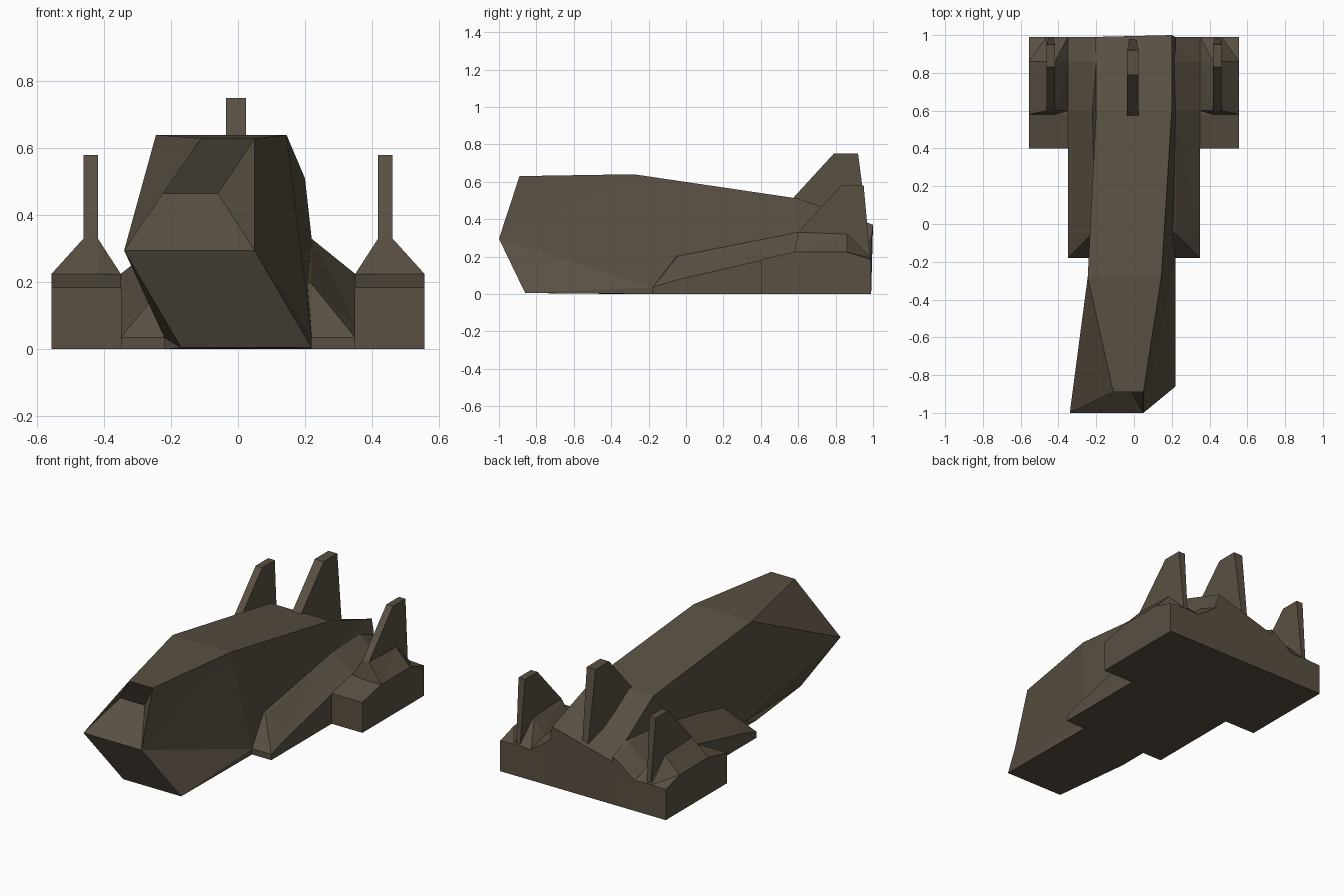
import bpy, bmesh

if "Cube" in bpy.data.objects:
    bpy.data.objects.remove(bpy.data.objects["Cube"])

mat = bpy.data.materials.new("hull_brown")
mat.diffuse_color = (0.10, 0.08, 0.055, 1)
mat.use_nodes = True
mat.node_tree.nodes["Principled BSDF"].inputs["Base Color"].default_value = mat.diffuse_color


def make(name, verts, faces):
    mesh = bpy.data.meshes.new(name)
    bm = bmesh.new()
    vs = [bm.verts.new(v) for v in verts]
    for f in faces:
        bm.faces.new([vs[i] for i in f])
    bmesh.ops.recalc_face_normals(bm, faces=bm.faces[:])
    bm.to_mesh(mesh)
    bm.free()
    mesh.materials.append(mat)
    ob = bpy.data.objects.new(name, mesh)
    bpy.context.collection.objects.link(ob)
    return ob


def loft(name, rings, front_cap=True, extra_verts=(), extra_faces=()):
    """Skin a row of equal-sized sections; diagonals mirror left to right."""
    n = len(rings[0])
    verts = [v for r in rings for v in r] + list(extra_verts)
    faces = list(extra_faces)
    for k in range(len(rings) - 1):
        for i in range(n):
            j = (i + 1) % n
            a, b, c, d = k * n + i, k * n + j, (k + 1) * n + j, (k + 1) * n + i
            faces += [(a, b, d), (b, c, d)] if i < n // 2 else [(a, b, c), (a, c, d)]
    if front_cap:
        faces.append(tuple(range(n)))
    faces.append(tuple(range(len(rings) * n - n, len(rings) * n)))
    return make(name, verts, faces)


# Main hull: skewed nose, sections ordered top L, top R, mid R, low R, low L, mid L
nose = [(-.11, -.89, .63), (.05, -.89, .63), (.05, -1, .295),
        (.22, -.86, .005), (-.17, -.86, .005), (-.34, -1, .295)]
front = [(-.245, -.28, .64), (.145, -.28, .64), (.22, -.18, .035),
         (.22, -.18, 0), (-.22, -.36, 0), (-.22, -.18, .035)]
rear = [(-.2, .6, .51), (.2, .6, .51), (.22, .6, .33),
        (.22, .6, 0), (-.22, .6, 0), (-.22, .6, .33)]
tail = [(-.2, .99, .26), (.2, 1, .37), (.22, .99, .30),
        (.22, .99, 0), (-.22, .99, 0), (-.22, .99, .25)]
# Sunken window in the nose uses two extra corners (24, 25)
loft("hull", [nose, front, rear, tail], front_cap=False,
     extra_verts=[(-.225, -.81, .465), (-.06, -.81, .465)],
     extra_faces=[(0, 1, 25, 24), (24, 25, 2, 5), (1, 2, 25), (0, 24, 5), (5, 2, 3, 4)])


# Tail fins: side profile given as (y, z), pinched slightly at the back
def fin(name, x0, x1, profile):
    n = len(profile)
    m = (x0 + x1) / 2
    left, right = [], []
    for i, (y, z) in enumerate(profile):
        k = 0.6 if i in (2, 3) and n == 5 and y > .96 else 1
        left.append((m + (x0 - m) * k, y, z))
        right.append((m + (x1 - m) * k, y, z))
    faces = [tuple(range(n)), tuple(range(n, 2 * n))]
    faces += [(i, (i + 1) % n, n + (i + 1) % n, n + i) for i in range(n)]
    make(name, left + right, faces)


fin("centre_fin", -.036, .024, [(.57, .51), (.79, .75), (.92, .75), (.985, .25), (.7, .25)])

for side, s in (("left", -1), ("right", 1)):
    # Inner wing: (y, inner height, outer height)
    loft(side + "_inner_wing",
         [[(s * .2, y, hi + .01), (s * .22, y, hi), (s * .35, y, ho), (s * .35, y, 0), (s * .2, y, 0)]
          for y, hi, ho in [(-.18, .035, .035), (-.05, .195, .075), (.6, .33, .225),
                            (.86, .33, .225), (.99, .28, .185)]])
    # Outer pod: (y, edge height, ridge height)
    loft(side + "_pod",
         [[(s * .35, y, h), (s * .418, y, t), (s * .462, y, t),
           (s * .557, y, h), (s * .557, y, 0), (s * .35, y, 0)]
          for y, h, t in [(.4, .185, .185), (.58, .225, .225), (.6, .225, .33),
                          (.86, .225, .32), (.99, .185, .19)]])
    fin(side + "_pod_fin", s * .418, s * .462,
        [(.6, .33), (.83, .58), (.95, .58), (.985, .19), (.62, .19)])
